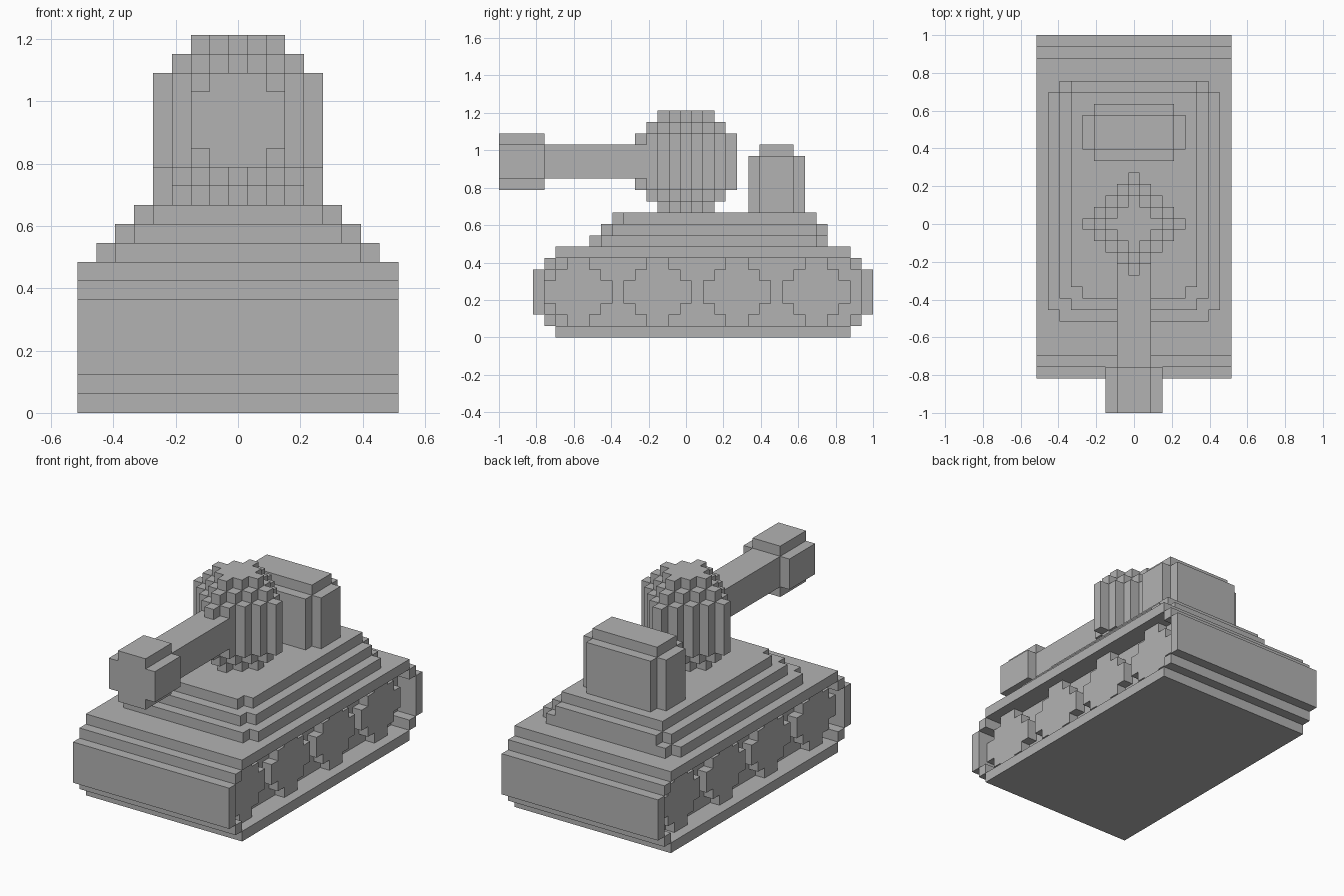
import bpy, bmesh
from mathutils import Vector
from itertools import product

if "Cube" in bpy.data.objects:
    bpy.data.objects.remove(bpy.data.objects["Cube"])

UNIT = 2 / 33          # edge of one block
ORIGIN = Vector((-0.5, -16.5, 0))

grey = bpy.data.materials.new("plain_grey")
grey.use_nodes = True
colour = (0.45, 0.45, 0.45, 1)
grey.diffuse_color = colour
grey.node_tree.nodes["Principled BSDF"].inputs["Base Color"].default_value = colour


def box(half, y0, y1, z0, z1):
    """Blocks of a box centred on x, reaching half blocks to each side."""
    return set(product(range(-half, half + 1), range(y0, y1), range(z0, z1)))


def diamond(radius, z0, z1):
    """Blocks of a diamond-shaped prism on the turret axis."""
    return {(x, y, z) for x, y, z in box(radius, 16 - radius, 17 + radius, z0, z1)
            if abs(x) + abs(y - 16) <= radius}


def build(name, cells):
    """Skin a set of blocks and merge its flat faces."""
    bm = bmesh.new()
    verts = {}

    def corner(p):
        key = tuple(p)
        if key not in verts:
            verts[key] = bm.verts.new((Vector(p) + ORIGIN) * UNIT)
        return verts[key]

    for cell in cells:
        for axis, side in product(range(3), (0, 1)):
            beside = list(cell)
            beside[axis] += 2 * side - 1
            if tuple(beside) in cells:
                continue
            u, w = (axis + 1) % 3, (axis + 2) % 3
            loop = []
            for du, dw in ((0, 0), (1, 0), (1, 1), (0, 1)):
                p = list(cell)
                p[axis] += side
                p[u] += du
                p[w] += dw
                loop.append(corner(p))
            bm.faces.new(loop if side else loop[::-1])
    bmesh.ops.dissolve_limit(bm, angle_limit=0.01, verts=bm.verts[:], edges=bm.edges[:])
    mesh = bpy.data.meshes.new(name)
    bm.to_mesh(mesh)
    bm.free()
    mesh.materials.append(grey)
    bpy.context.collection.objects.link(bpy.data.objects.new(name, mesh))


# Lower hull: rounded ends, full width
inset = (2, 1, 0, 0, 0, 0, 1, 2)
hull = set()
for z, step in enumerate(inset):
    hull |= box(8, 3 + step, 33 - step, z, z + 1)

# Pockets in both sides leave a track loop one block thick
for z in range(1, 7):
    step = inset[z] + 1
    pocket = box(8, 3 + step, 33 - step, z, z + 1)
    hull -= {c for c in pocket if abs(c[0]) > 6}
build("hull_and_tracks", hull)

# Four round wheels in each pocket
for n in range(4):
    middle = 7 + 7 * n
    disc = set()
    for z, radius in zip(range(1, 7), (1, 2, 3, 3, 2, 1)):
        disc |= box(7, middle - radius, middle + radius, z, z + 1)
    for side, x in (("left", 7), ("right", -7)):
        build(f"{side}_wheel_{n + 1}", {c for c in disc if c[0] == x})

# Stepped deck with notched corners
deck = box(7, 9, 28, 8, 9) | box(6, 8, 29, 8, 9)
deck |= box(6, 10, 28, 9, 10) | box(5, 9, 29, 9, 10)
deck |= box(5, 11, 28, 10, 11) | box(4, 10, 28, 10, 11)
build("deck", deck)

# Turret, narrowing at top and bottom
build("turret", diamond(2, 11, 20) | diamond(3, 12, 19) | diamond(4, 13, 18))

# Gun
build("gun_barrel", box(1, 4, 15, 14, 17))
build("gun_muzzle", box(2, 0, 4, 14, 17) | box(1, 0, 4, 13, 18))

# Engine box behind the turret
build("engine_box", box(4, 23, 26, 11, 16) | box(3, 22, 27, 11, 16) | box(3, 23, 26, 16, 17))
